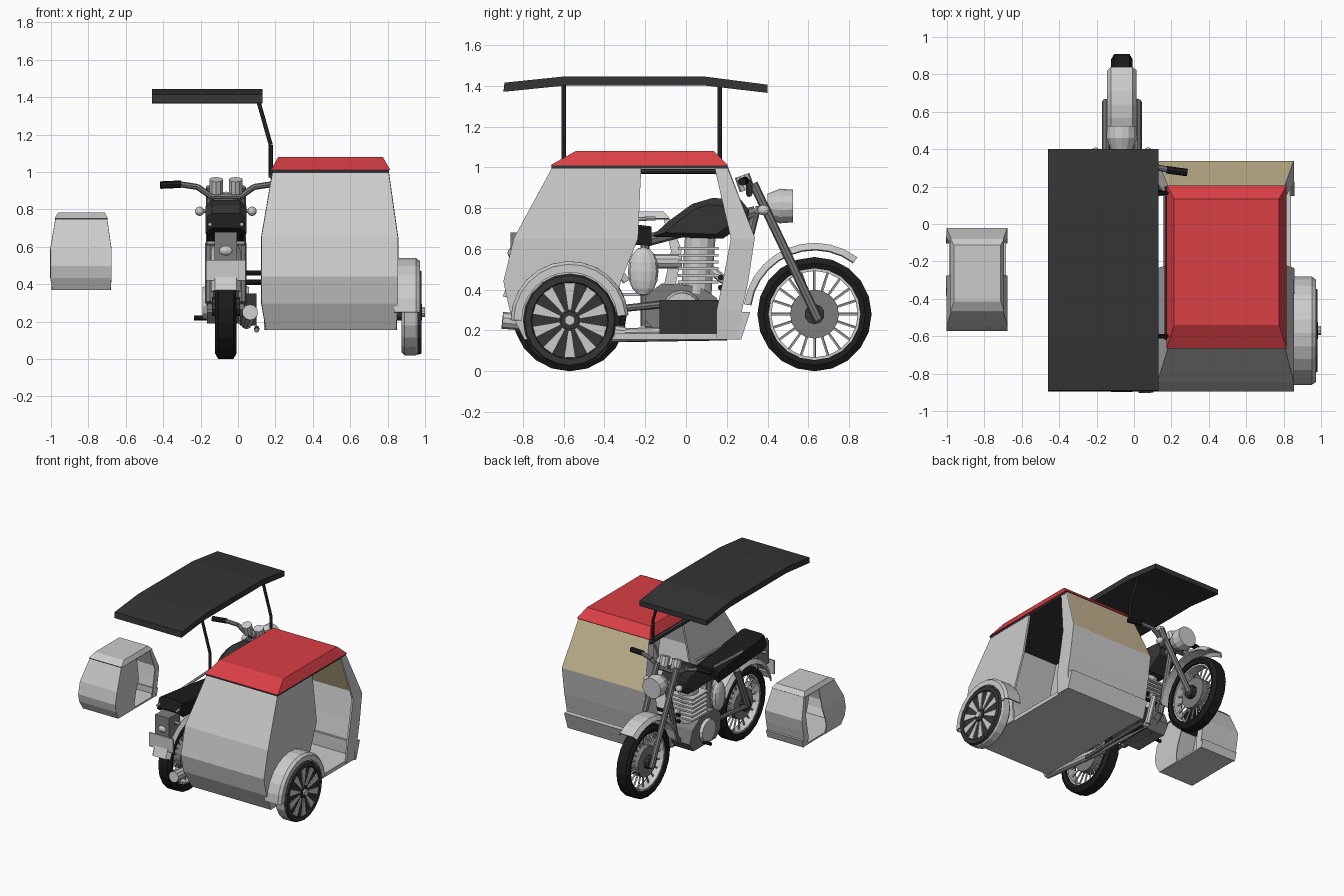
import bpy, bmesh
from math import cos, sin, radians, pi
from mathutils import Vector, Matrix

if "Cube" in bpy.data.objects:
    bpy.data.objects.remove(bpy.data.objects["Cube"])

def mat(name, c):
    m = bpy.data.materials.new(name)
    m.diffuse_color = (*c, 1)
    m.use_nodes = True
    m.node_tree.nodes["Principled BSDF"].inputs["Base Color"].default_value = m.diffuse_color
    return m

BLACK = mat("black", (.012, .012, .012))
DARK = mat("dark", (.035, .035, .035))
RED = mat("red", (.7, .05, .06))
TAN = mat("tan", (.6, .5, .3))
STEEL = mat("steel", (.2, .2, .2))
BX = -.065  # centre line of the motorcycle

def finish(name, bm, m=None, thick=0, mats=None):
    bmesh.ops.recalc_face_normals(bm, faces=bm.faces[:])
    me = bpy.data.meshes.new(name)
    bm.to_mesh(me)
    bm.free()
    o = bpy.data.objects.new(name, me)
    bpy.context.collection.objects.link(o)
    for k in mats or ([m] if m else []):
        me.materials.append(k)
    if thick:
        s = o.modifiers.new("thickness", 'SOLIDIFY')
        s.thickness, s.offset = thick, 0
    return o

def loft(name, rings, m=None):
    """Closed solid through a list of point rings."""
    bm = bmesh.new()
    vs = [[bm.verts.new(p) for p in r] for r in rings]
    n = len(vs[0])
    for a, b in zip(vs, vs[1:]):
        for i in range(n):
            bm.faces.new((a[i], a[(i+1) % n], b[(i+1) % n], b[i]))
    bm.faces.new(vs[0])
    bm.faces.new(vs[-1])
    return finish(name, bm, m)

def prism(name, prof, x0, x1, m=None):
    return loft(name, [[(x, y, z) for y, z in prof] for x in (x0, x1)], m)

def box(name, x0, x1, y0, y1, z0, z1, m=None):
    return prism(name, [(y0, z0), (y1, z0), (y1, z1), (y0, z1)], x0, x1, m)

def add_rod(bm, p, q, r, n=8, r2=None):
    p, q = Vector(p), Vector(q)
    d = q - p
    M = Matrix.Translation((p+q)/2) @ d.to_track_quat('Z', 'Y').to_matrix().to_4x4()
    bmesh.ops.create_cone(bm, cap_ends=True, segments=n, radius1=r,
                          radius2=r if r2 is None else r2, depth=d.length, matrix=M)

def tube(name, pts, r, m=None, n=8, r2=None):
    bm = bmesh.new()
    for p, q in zip(pts, pts[1:]):
        add_rod(bm, p, q, r, n, r2)
    return finish(name, bm, m)

def lathe(name, prof, c, n, m=None, a0=0, a1=360, thick=0):
    """Spin an (x, radius) profile about the x axis through c."""
    bm, full = bmesh.new(), a1 - a0 == 360
    rows = []
    for i in range(n if full else n+1):
        a = radians(a0 + (a1-a0)*i/n)
        rows.append([bm.verts.new((c[0]+x, c[1]+r*cos(a), c[2]+r*sin(a))) for x, r in prof])
    for i in range(n):
        a, b = rows[i], rows[(i+1) % len(rows)]
        for j in range(len(prof) if full else len(prof)-1):
            k = (j+1) % len(prof)
            bm.faces.new((a[j], a[k], b[k], b[j]))
    return finish(name, bm, m, thick)

def ball(name, c, s, m=None):
    bm = bmesh.new()
    bmesh.ops.create_uvsphere(bm, u_segments=12, v_segments=8, radius=1,
                              matrix=Matrix.Translation(c) @ Matrix.Diagonal((*s, 1)))
    return finish(name, bm, m)

# Motorcycle wheels: tyre, rim, spokes, hub
def bike_wheel(name, y):
    c = (BX, y, .28)
    lathe(name+"_tyre", [(-.05, .225), (-.058, .25), (-.04, .28), (.04, .28), (.058, .25), (.05, .225)], c, 20, BLACK)
    lathe(name+"_rim", [(-.035, .212), (-.035, .23), (.035, .23), (.035, .212)], c, 20)
    bm = bmesh.new()
    for i in range(20):
        a = 2*pi*i/20
        u = Vector((0, cos(a), sin(a)))
        add_rod(bm, Vector(c)+u*.05, Vector(c)+u*.22, .007, 5)
    finish(name+"_spokes", bm)
    tube(name+"_brake_drum", [(BX-.04, y, .28), (BX+.04, y, .28)], .12, STEEL, 16)
    tube(name+"_hub", [(BX-.075, y, .28), (BX+.075, y, .28)], .05, DARK, 10)

bike_wheel("front", .63)
bike_wheel("rear", -.57)
FEND = [(-.075, -.03), (-.055, 0), (.055, 0), (.075, -.03)]
lathe("front_fender", [(x, .345+r) for x, r in FEND], (BX, .63, .28), 10, None, 53, 172, .01)
lathe("rear_fender", [(x, .335+r) for x, r in FEND], (BX, -.57, .28), 10, None, 30, 165, .01)

# Fork, handlebar and lamps
for s in (-1, 1):
    x = BX + s*.085
    tube("fork_leg", [(x, .33, .92), (x, .65, .25)], .022, STEEL, 8)
    tube("handlebar", [(BX, .31, .87), (BX+s*.08, .31, .87), (BX+s*.15, .31, .92), (BX+s*.25, .29, .935)], .016, STEEL)
    tube("grip", [(BX+s*.24, .29, .935), (BX+s*.35, .275, .93)], .02, BLACK)
    tube("gauge", [(BX+s*.052, .30, .89), (BX+s*.052, .275, .96)], .038, None, 10)
    tube("front_signal_stem", [(BX, .38, .79), (BX+s*.12, .38, .79)], .01)
    ball("front_signal", (BX+s*.14, .38, .79), (.025, .03, .025))
    tube("swing_arm", [(x, -.57, .28), (x, -.1, .33)], .018, STEEL)
    tube("rear_shock", [(x, -.55, .3), (x, -.42, .62)], .026, STEEL)
    tube("grab_rail", [(x, -.8, .72), (x, -.15, .75)], .01)
box("fork_clamp", BX-.11, BX+.11, .34, .4, .77, .81, STEEL)
tube("headlight", [(BX, .40, .81), (BX, .46, .81)], .06, None, 14, .085)
tube("headlight_rim", [(BX, .46, .81), (BX, .525, .81)], .085, None, 14, .08)

# Tank, seat, frame
tank = [(-.17, .66), (-.08, .74), (.03, .82), (.13, .85), (.27, .84), (.31, .79), (.3, .73), (.18, .65)]
def shrink(prof, k):
    return [(.07+(y-.07)*k, .73+(z-.73)*k) for y, z in prof]
loft("tank", [[(BX+x, y, z) for y, z in shrink(tank, k)] for x, k in
              ((-.11, .72), (-.075, 1), (.075, 1), (.11, .72))], DARK)
seat = [(-.78, .7), (-.74, .67), (-.4, .65), (-.17, .63), (-.17, .71), (-.4, .74), (-.75, .78)]
loft("seat", [[(BX+x, y, z+d) for y, z in seat] for x, d in
              ((-.1, -.015), (-.075, 0), (.075, 0), (.1, -.015))], BLACK)
tube("frame", [(BX, .34, .78), (BX, .22, .3), (BX, .1, .2), (BX, -.2, .22), (BX, -.2, .64), (BX, -.75, .66)], .022, STEEL)
tube("frame_spine", [(BX, .34, .78), (BX, -.2, .64)], .03, STEEL)

# Engine with cooling fins, crankcase and covers
prism("crankcase", [(-.2, .25), (-.14, .19), (.14, .19), (.19, .26), (.15, .36), (.06, .42), (-.12, .43), (-.2, .37)], BX-.1, BX+.07, STEEL)
tube("cylinder", [(BX, .05, .38), (BX, .07, .66)], .075, None, 12)
for i in range(6):
    z = .43 + i*.033
    box("cooling_fin", BX-.105, BX+.105, -.04, .16, z, z+.014)
for s in (-1, 1):
    tube("engine_cover", [(BX+s*.06, -.02, .3), (BX+s*.125, -.02, .3)], .1, None, 14, .085)
    ball("side_cover", (BX+s*.07, -.21, .49), (.04, .075, .12))
tube("carburettor", [(BX+.03, -.16, .54), (BX+.03, -.02, .54)], .035, None, 10)
box("side_box", .01, .1, -.13, .16, .18, .35, DARK)
tube("exhaust_pipe", [(BX+.03, .12, .5), (BX+.06, .22, .42), (BX+.09, .18, .2), (.05, -.3, .19)], .022)
tube("muffler", [(.045, -.3, .19), (.065, -.9, .25)], .03, None, 10, .042)
tube("foot_peg", [(BX-.17, .02, .22), (BX+.1, .02, .22)], .013, BLACK)

# Tail lamp, plate, rear signals
ball("tail_light", (BX, -.83, .58), (.05, .045, .035))
box("number_plate", BX-.105, BX+.105, -.87, -.86, .42, .53)
box("tail_bracket", BX-.06, BX+.06, -.86, -.72, .5, .68, STEEL)
tube("rear_signal_bar", [(BX-.1, -.78, .62), (BX+.1, -.78, .62)], .012)

# Sidecar levels: z, left x, right x, back y, door rear y, door front y, front y
LEVELS = [(1.0, .19, .80, -.65, -.22, .14, .2), (.65, .13, .85, -.84, -.235, .22, .335),
          (.44, .13, .85, -.89, -.32, .18, .30), (.30, .13, .85, -.86, -.35, .15, .27),
          (.16, .155, .84, -.79, -.35, .15, .265)]

def sidecar(prefix, glass, roof_mat):
    bm, rows = bmesh.new(), []
    for z, l, r, yb, dr, df, yf in LEVELS:
        pts = [(l, dr), (l, yb), (r, yb), (r, dr), (r, df), (r, yf), (l, yf), (l, df)]
        rows.append([bm.verts.new((x, y, z)) for x, y in pts])
    for i, (a, b) in enumerate(zip(rows, rows[1:])):
        for j in (0, 1, 2, 4, 5, 6):
            f = bm.faces.new((a[j], a[j+1], b[j+1], b[j]))
            if i == 0 and j == 5:
                pane = f
    bmesh.ops.inset_region(bm, faces=[pane], thickness=.028)
    if glass:
        pane.material_index = 1
    grey = bpy.data.materials.get("shell") or mat("shell", (.6, .6, .6))
    parts = [finish(prefix+"_shell", bm, None, .014, [grey, glass] if glass else [grey])]
    parts.append(prism(prefix+"_floor", [(-.79, .155), (.265, .155), (.265, .185), (-.8, .185)], .155, .84))
    parts.append(prism(prefix+"_front_lip", [(.25, .155), (.27, .155), (.315, .29), (.25, .29)], .14, .85))
    def rect(x0, x1, y0, y1, z):
        return [(x0, y0, z), (x1, y0, z), (x1, y1, z), (x0, y1, z)]
    parts.append(loft(prefix+"_roof", [rect(.175, .815, -.665, .205, 1.01), rect(.215, .775, -.54, .135, 1.08)], roof_mat))
    parts.append(loft(prefix+"_roof_rim", [rect(.182, .808, -.66, .2, .995), rect(.182, .808, -.66, .2, 1.01)], DARK))
    return parts

sidecar("sidecar", TAN, RED)
# Small sidecar-shaped carrier on the other side
K = .447
for o in sidecar("small_carrier", None, None):
    o.data.transform(Matrix.Translation((-.84-.49*K, -.295+.275*K, .30)) @ Matrix.Scale(K, 4))
    for md in o.modifiers:
        md.thickness *= K

# Sidecar wheel with bladed cover and fender
W = (.92, -.57, .25)
lathe("side_tyre", [(-.045, .12), (-.045, .215), (-.03, .23), (.03, .23), (.045, .22), (.045, .12)], W, 20)
tube("side_wheel_disc", [(.93, W[1], W[2]), (.972, W[1], W[2])], .21, DARK, 20)
lathe("side_wheel_ring", [(.04, .18), (.04, .228), (.062, .22), (.062, .19)], W, 20, DARK)
bm = bmesh.new()
for i in range(10):
    a = 2*pi*(i+.5)/10
    q = [bm.verts.new((.976, W[1]+r*cos(a+d), W[2]+r*sin(a+d))) for r, d in
         ((.05, -.16), (.185, -.15), (.185, .15), (.05, .16))]
    bm.faces.new(q)
finish("side_wheel_blades", bm, None, .008)
tube("side_hub", [(.8, W[1], W[2]), (.985, W[1], W[2])], .045, DARK, 12)
tube("side_hub_cap", [(.985, W[1], W[2]), (1.0, W[1], W[2])], .025, None, 10)
lathe("side_fender", [(-.085, .285), (.03, .285), (.048, .272), (.048, .235)], W, 12, None, 5, 180, .01)

# Links between motorcycle and sidecar
for y in (.17, -.35):
    for z in (.41, .46):
        tube("link_bar", [(BX, y, z), (.15, y, z)], .014, BLACK)
tube("under_rail", [(.1, -.42, .155), (.1, .2, .165)], .014, STEEL)
tube("side_rail", [(.175, -.62, .98), (.175, .2, .98)], .012, DARK)

# Canopy over the rider, on two bent posts
prism("canopy", [(-.895, 1.37), (-.6, 1.4), (.1, 1.4), (.4, 1.365), (.4, 1.405), (.09, 1.445), (-.6, 1.445), (-.89, 1.415)], -.46, .13, DARK)
for y in (-.6, .165):
    tube("canopy_post", [(.10, y, 1.41), (.175, y, 1.145), (.175, y, .97), (.2, y, .97)], .011, DARK)
